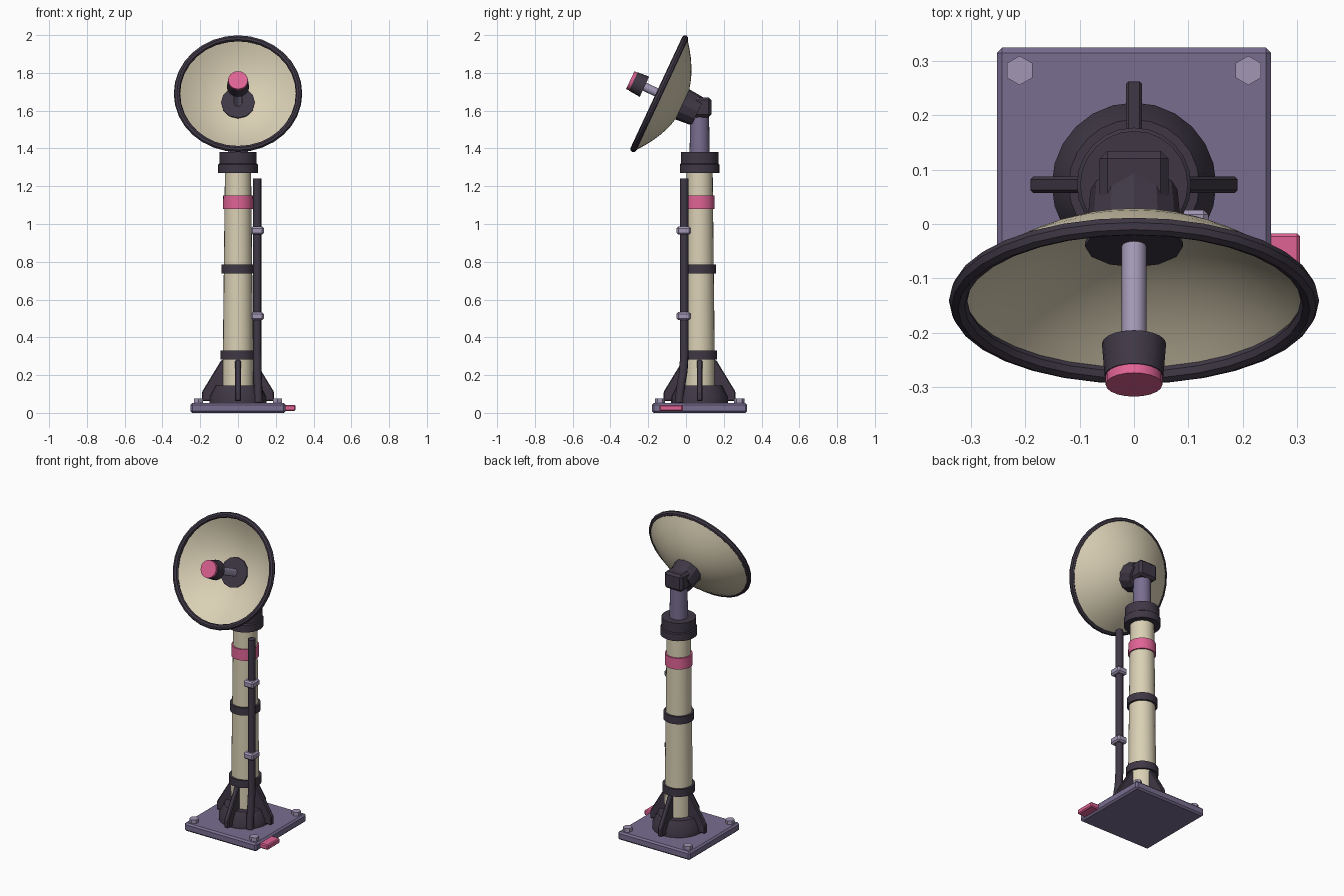
import bpy, bmesh, math
from mathutils import Matrix, Vector

if "Cube" in bpy.data.objects:
    bpy.data.objects.remove(bpy.data.objects["Cube"], do_unlink=True)


def material(name, rgb):
    m = bpy.data.materials.new(name)
    m.use_nodes = True
    m.diffuse_color = (*rgb, 1)
    m.node_tree.nodes["Principled BSDF"].inputs["Base Color"].default_value = (*rgb, 1)
    return m


CREAM = material("cream", (0.70, 0.63, 0.46))
DARK = material("dark_plum", (0.05, 0.039, 0.06))
PURPLE = material("purple", (0.19, 0.155, 0.28))
LILAC = material("pale_lilac", (0.36, 0.31, 0.46))
PINK = material("pink", (0.74, 0.125, 0.30))

MAST_Y = 0.072
MAST = Matrix.Translation((0, MAST_Y, 0))
# Dish frame: local z points out of the bowl, tilted 25 degrees upward
DISH = Matrix.Translation((0, -0.141, 1.69)) @ Matrix.Rotation(math.radians(65), 4, 'X')


def finish(name, bm, mat, matrix=Matrix(), bevel=0, smooth=True):
    bmesh.ops.remove_doubles(bm, verts=bm.verts, dist=1e-5)
    bmesh.ops.recalc_face_normals(bm, faces=bm.faces)
    me = bpy.data.meshes.new(name)
    bm.to_mesh(me)
    bm.free()
    me.materials.append(mat)
    ob = bpy.data.objects.new(name, me)
    bpy.context.collection.objects.link(ob)
    ob.matrix_world = matrix
    if bevel:
        mod = ob.modifiers.new("bevel", 'BEVEL')
        mod.width = bevel
        mod.segments = 1
    if smooth:
        bpy.ops.object.select_all(action='DESELECT')
        ob.select_set(True)
        bpy.context.view_layer.objects.active = ob
        bpy.ops.object.shade_smooth_by_angle(angle=math.radians(35))
    return ob


def lathe(name, profile, mat, matrix=MAST, segments=24, smooth=True):
    """Spin an (r, z) profile about the local z axis."""
    bm = bmesh.new()
    vs = [bm.verts.new((r, 0, z)) for r, z in profile]
    es = [bm.edges.new(pair) for pair in zip(vs, vs[1:])]
    bmesh.ops.spin(bm, geom=vs + es, cent=(0, 0, 0), axis=(0, 0, 1),
                   angle=math.tau, steps=segments)
    return finish(name, bm, mat, matrix, smooth=smooth)


def drum(name, r0, r1, z0, z1, mat, matrix=MAST, segments=24, smooth=True):
    return lathe(name, [(0, z0), (r0, z0), (r1, z1), (0, z1)], mat, matrix, segments, smooth)


def box(name, low, high, mat, bevel):
    low, high = Vector(low), Vector(high)
    bm = bmesh.new()
    bmesh.ops.create_cube(bm, size=1)
    bmesh.ops.scale(bm, vec=high - low, verts=bm.verts)
    return finish(name, bm, mat, Matrix.Translation((low + high) / 2), bevel, smooth=False)


# Base plate, side tab and corner bolts
box("base_plate", (-0.252, MAST_Y - 0.252, 0), (0.252, MAST_Y + 0.252, 0.052), PURPLE, 0.01)
box("side_tab", (0.2, -0.14, 0.01), (0.305, -0.017, 0.042), PINK, 0.006)
for i, (sx, sy) in enumerate([(-1, -1), (1, -1), (-1, 1), (1, 1)]):
    spot = Matrix.Translation((sx * 0.21, MAST_Y + sy * 0.21, 0)) @ Matrix.Rotation(math.pi / 6, 4, 'Z')
    drum(f"base_bolt_{i + 1}", 0.027, 0.027, 0.045, 0.075, LILAC, spot, 6, False)

# Flared foot with four gussets
lathe("mast_foot", [(0, 0.05), (0.151, 0.05), (0.151, 0.085), (0.12, 0.145), (0, 0.145)], DARK)
for i in range(4):
    bm = bmesh.new()
    side = [(0.06, 0.062), (0.19, 0.062), (0.19, 0.112), (0.088, 0.28), (0.06, 0.28)]
    face = bm.faces.new([bm.verts.new((r, -0.015, z)) for r, z in side])
    ext = bmesh.ops.extrude_face_region(bm, geom=[face])["geom"]
    bmesh.ops.translate(bm, vec=(0, 0.03, 0), verts=[v for v in ext if isinstance(v, bmesh.types.BMVert)])
    finish(f"foot_gusset_{i + 1}", bm, DARK, MAST @ Matrix.Rotation(i * math.pi / 2, 4, 'Z'), 0.005, False)

# Tapered mast, bands, cap and upper post
drum("mast", 0.083, 0.069, 0.06, 1.3, CREAM)
drum("lower_band", 0.093, 0.093, 0.283, 0.33, DARK)
drum("middle_band", 0.088, 0.088, 0.738, 0.785, DARK)
drum("pink_band", 0.08, 0.079, 1.08, 1.15, PINK)
lathe("mast_cap", [(0, 1.27), (0.105, 1.27), (0.105, 1.315), (0.099, 1.32),
                   (0.099, 1.38), (0, 1.38)], DARK)
drum("upper_post", 0.053, 0.05, 1.36, 1.6, PURPLE)

# Cable conduit with its clamps
curve = bpy.data.curves.new("cable_conduit", 'CURVE')
curve.dimensions = '3D'
curve.bevel_depth = 0.023
curve.bevel_resolution = 2
curve.use_fill_caps = True
path = [(0.108, -0.035, 0.055), (0.107, -0.031, 0.12), (0.103, -0.014, 0.22),
        (0.102, -0.009, 0.3), (0.102, -0.009, 1.24)]
line = curve.splines.new('POLY')
line.points.add(len(path) - 1)
for p, co in zip(line.points, path):
    p.co = (*co, 1)
curve.materials.append(DARK)
bpy.context.collection.objects.link(bpy.data.objects.new("cable_conduit", curve))
for name, z in (("lower_clamp", 0.512), ("upper_clamp", 0.965)):
    box(name, (0.069, -0.05, z - 0.021), (0.137, 0.026, z + 0.021), LILAC, 0.009)

# Pivot head and dish collar
box("pivot_head", (-0.063, 0.01, 1.565), (0.063, 0.134, 1.67), DARK, 0.014)
drum("dish_collar", 0.08, 0.09, -0.225, -0.11, DARK, DISH, 12, False)

# Dish: a thin parabolic shell, inside then outside
STEPS = 8
bowl = [(0.323 * i / STEPS, -0.13 * (1 - (i / STEPS) ** 2)) for i in range(STEPS + 1)]
shell = bowl + [(r, z - 0.014) for r, z in reversed(bowl)]
lathe("dish", shell, CREAM, DISH, 32)

# Rim tube
ring = [math.tau * i / 8 for i in range(9)]
lathe("dish_rim", [(0.323 + 0.017 * math.cos(a), 0.017 * math.sin(a)) for a in ring], DARK, DISH, 32)

# Feed arm, horn and tip
drum("feed_arm", 0.023, 0.023, -0.135, 0.1, LILAC, DISH, 12)
drum("feed_horn", 0.059, 0.054, 0.087, 0.152, DARK, DISH, 20)
drum("feed_tip", 0.052, 0.052, 0.15, 0.17, PINK, DISH, 20)
